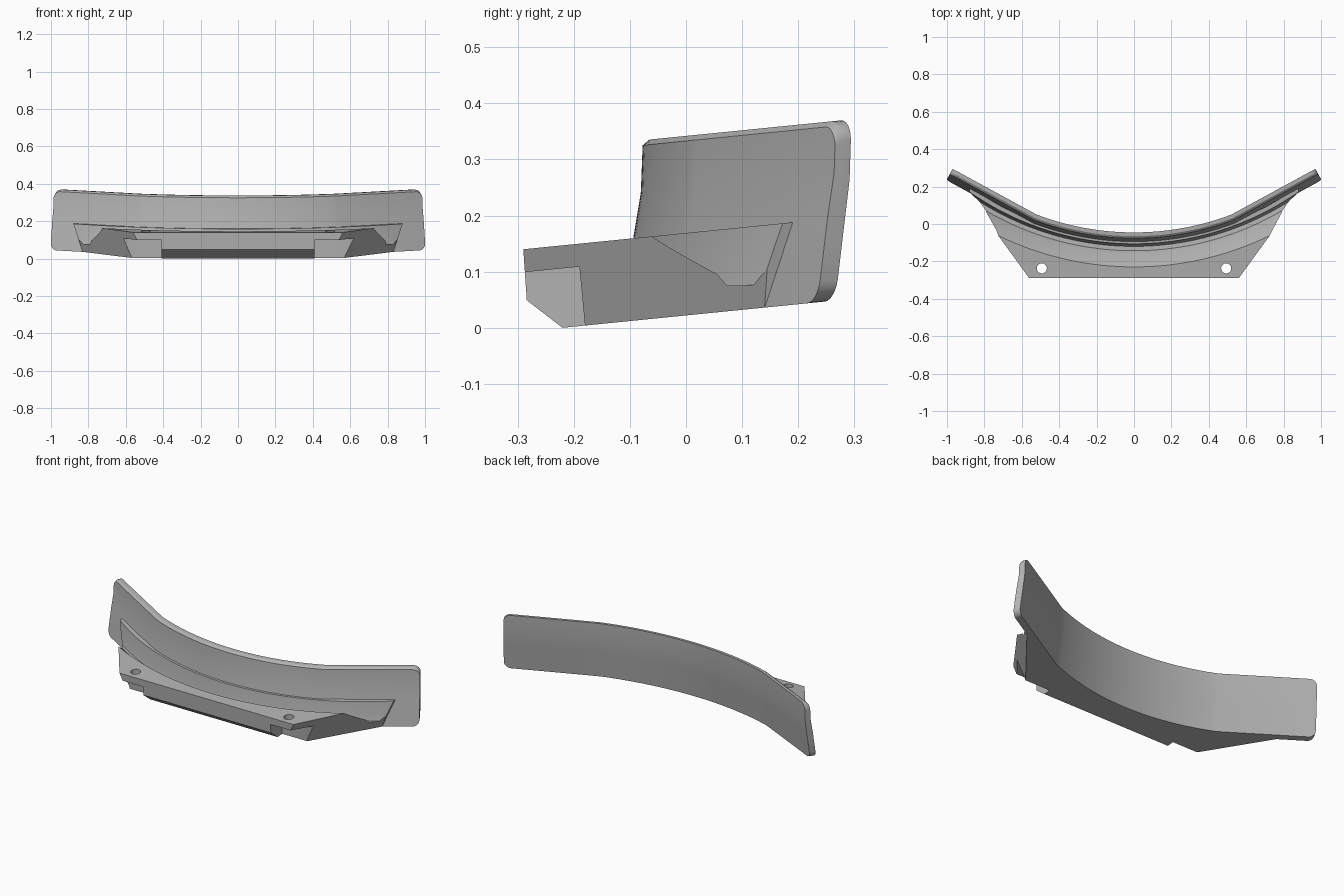
import bpy, bmesh, math

if "Cube" in bpy.data.objects:
    bpy.data.objects.remove(bpy.data.objects["Cube"])

CY, R0 = 1.425, 1.47            # centre and radius of the plan arc
SLOPE = 0.1                     # everything rises gently towards the back
LOW, DECK, TOP = 0.022, 0.169, 0.342

grey = bpy.data.materials.new("plain grey")
grey.diffuse_color = (0.45, 0.45, 0.45, 1)
grey.use_nodes = True
grey.node_tree.nodes["Principled BSDF"].inputs["Base Color"].default_value = grey.diffuse_color


def make(name, verts, faces):
    """Mesh object from (x, y, h) points, sheared along y."""
    me = bpy.data.meshes.new(name)
    me.from_pydata([(x, y, h + SLOPE * y) for x, y, h in verts], [], faces)
    bm = bmesh.new()
    bm.from_mesh(me)
    bmesh.ops.recalc_face_normals(bm, faces=bm.faces)
    bm.to_mesh(me)
    bm.free()
    me.materials.append(grey)
    ob = bpy.data.objects.new(name, me)
    bpy.context.collection.objects.link(ob)
    return ob


def loft(name, rings):
    """Solid through equal-sized closed rings, capped at both ends."""
    n = len(rings[0])
    verts = [p for r in rings for p in r]
    faces = [(i * n + j, i * n + (j + 1) % n, (i + 1) * n + (j + 1) % n, (i + 1) * n + j)
             for i in range(len(rings) - 1) for j in range(n)]
    faces += [tuple(range(n)), tuple(range(len(verts) - n, len(verts)))]
    return make(name, verts, faces)


def cut(target, cutter):
    m = target.modifiers.new("cut", 'BOOLEAN')
    m.operation, m.solver, m.object = 'DIFFERENCE', 'EXACT', cutter
    bpy.context.view_layer.objects.active = target
    bpy.ops.object.modifier_apply(modifier=m.name)
    bpy.data.objects.remove(cutter, do_unlink=True)


def smooth(ob, deg):
    bpy.ops.object.select_all(action='DESELECT')
    ob.select_set(True)
    bpy.context.view_layer.objects.active = ob
    bpy.ops.object.shade_smooth_by_angle(angle=math.radians(deg))


# Curved blade: leaning profile swept along an arc with straight, rounded ends
def back_offset(h):
    if h > 0.235:
        return 0.004 * (TOP - h) / (TOP - 0.235)
    return 0.004 + 0.029 * (0.235 - h) / (0.235 - LOW)


def ring(px, py, ang, inset=0):
    lo, hi = LOW + inset, TOP - inset
    t = 0.032
    prof = [(back_offset(h), h) for h in (lo, 0.10, 0.17, 0.235, hi)]
    prof += [(back_offset(hi) + t - 0.012, hi)]
    prof += [(back_offset(h) + t + 0.004 * (h < 0.2), h) for h in (hi - 0.009, 0.25, 0.17, 0.10, lo)]
    return [(px + o * math.sin(ang), py - o * math.cos(ang), h) for o, h in prof]


A = math.asin(0.52 / R0)
PHI = math.atan2(0.245, 0.45)
LEN, RAD = math.hypot(0.45, 0.245), 0.038
jx, jy = 0.52, CY - R0 * math.cos(A)
half = [ring(R0 * math.sin(a), CY - R0 * math.cos(a), a) for a in [A * i / 16 for i in range(16)]]
half.append(ring(jx, jy, (A + PHI) / 2))
for i in range(7):
    th = math.radians(90 * i / 6)
    d = LEN - RAD + RAD * math.sin(th)
    half.append(ring(jx + d * math.cos(PHI), jy + d * math.sin(PHI), PHI, RAD * (1 - math.cos(th))))
mirrored = [[(-x, y, h) for x, y, h in r] for r in reversed(half[1:])]
blade = loft("curved_blade", mirrored + half)
smooth(blade, 25)

# Mounting base: tapered plan with drafted sides and a back that follows the blade
RB = 1.508


def outline(side, h):
    right = [(x, y, h) for x, y in side]
    xe = side[-1][0]
    ae = math.asin(xe / RB)
    arc = [(RB * math.sin(ae * k / 14), CY - RB * math.cos(ae * k / 14), h) for k in range(14, -15, -1)]
    return right + arc + [(-x, y, z) for x, y, z in reversed(right)]


base = loft("mounting_base", [outline([(0.49, -0.28), (0.83, 0.14)], LOW),
                              outline([(0.56, -0.29), (0.88, 0.15)], DECK)])


def prism_x(name, x0, x1, prof):
    return loft(name, [[(x, y, h) for y, h in prof] for x in (x0, x1)])


# Undercut along the front lower edge
cut(base, prism_x("undercut", -1, 1, [(-0.35, 0.0785), (-0.285, 0.0785), (-0.22, LOW),
                                      (-0.18, -0.013), (-0.18, -0.1), (-0.35, -0.1)]))
# Corner notches and bolt holes
for s in (-1, 1):
    cut(base, prism_x("notch", s * 0.41, s * 0.8, [(-0.4, 0.128), (-0.19, 0.128),
                                                   (-0.18, LOW), (-0.178, -0.05), (-0.4, -0.05)]))
    circle = [(s * 0.493 + 0.027 * math.cos(k * math.pi / 12), -0.237 + 0.027 * math.sin(k * math.pi / 12))
              for k in range(24)]
    cut(base, loft("hole", [[(x, y, h) for x, y in circle] for h in (0.05, 0.3)]))

# Curved trough between the deck and the blade
trough = [(1.664, 0.179), (1.58, 0.090), (1.568, 0.068), (1.545, 0.064), (1.539, 0.090), (1.530, 0.179)]
angles = [math.radians(-42 + 84 * k / 56) for k in range(57)]
cut(base, loft("trough", [[(r * math.sin(a), CY - r * math.cos(a), h) for r, h in trough] for a in angles]))
smooth(base, 20)
